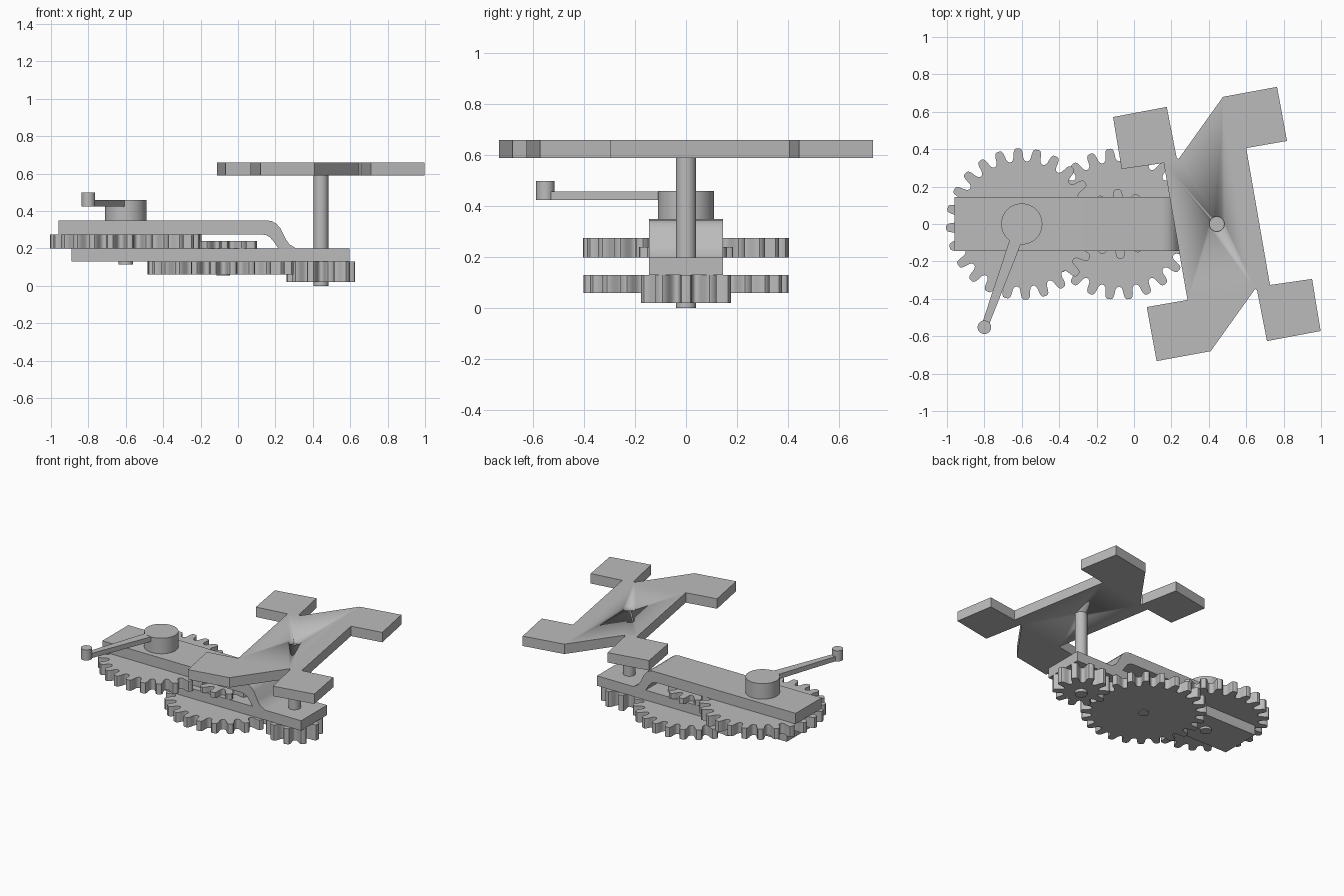
import bpy, bmesh, math
from mathutils import Vector

if "Cube" in bpy.data.objects:
    bpy.data.objects.remove(bpy.data.objects["Cube"], do_unlink=True)

grey = bpy.data.materials.new("plain grey")
grey.use_nodes = True
grey.diffuse_color = (0.5, 0.5, 0.5, 1)
grey.node_tree.nodes["Principled BSDF"].inputs["Base Color"].default_value = (0.5, 0.5, 0.5, 1)

GEAR_A, GEAR_B, OUT = -0.6, -0.08, 0.443   # axle positions along x


def extrude(name, outline, low, high, plane="xy"):
    """Solid from a closed outline, extruded along z (or along y for an xz outline)."""
    bm = bmesh.new()
    place = (lambda a, b, c: (a, b, c)) if plane == "xy" else (lambda a, b, c: (a, c, b))
    face = bm.faces.new([bm.verts.new(place(a, b, low)) for a, b in outline])
    made = bmesh.ops.extrude_face_region(bm, geom=[face])["geom"]
    shift = Vector(place(0, 0, high - low))
    bmesh.ops.translate(bm, vec=shift, verts=[v for v in made if isinstance(v, bmesh.types.BMVert)])
    bmesh.ops.recalc_face_normals(bm, faces=bm.faces)
    mesh = bpy.data.meshes.new(name)
    bm.to_mesh(mesh)
    bm.free()
    mesh.materials.append(grey)
    obj = bpy.data.objects.new(name, mesh)
    bpy.context.collection.objects.link(obj)
    bpy.ops.object.select_all(action="DESELECT")
    obj.select_set(True)
    bpy.context.view_layer.objects.active = obj
    bpy.ops.object.shade_smooth_by_angle(angle=math.radians(35))
    return obj


def disc(name, x, y, radius, low, high, sides=40):
    turn = [2 * math.pi * i / sides for i in range(sides)]
    return extrude(name, [(x + radius * math.cos(t), y + radius * math.sin(t)) for t in turn], low, high)


def bar(name, x0, x1, low, high):
    return extrude(name, [(x0, low), (x1, low), (x1, high), (x0, high)], -0.145, 0.145, "xz")


# Half of one tooth: share of the tooth pitch, share of the tooth height
HALF_TOOTH = [(-.5, 0), (-.41, .03), (-.32, .15), (-.28, .32), (-.25, .6), (-.21, .83), (-.15, .96), (-.08, 1)]
TOOTH = HALF_TOOTH + [(-a, h) for a, h in reversed(HALF_TOOTH[1:])]


def gear(name, x, teeth, root, tip, phase, low, high):
    pts = []
    for i in range(teeth):
        for share, height in TOOTH:
            t = (i + share) * 2 * math.pi / teeth + math.radians(phase)
            r = root + (tip - root) * height
            pts.append((x + r * math.cos(t), r * math.sin(t)))
    return extrude(name, pts, low, high)


# Gear train
gear("drive_gear", GEAR_A, 24, 0.335, 0.405, 3, 0.20, 0.275)
gear("middle_pinion", GEAR_B, 10, 0.115, 0.185, 20.5, 0.20, 0.24)
gear("middle_gear", GEAR_B, 24, 0.335, 0.405, 7.5, 0.06, 0.13)
gear("output_pinion", OUT, 10, 0.115, 0.183, 0, 0.02, 0.13)

# Lower frame bar
bar("lower_bar", -0.89, 0.595, 0.13, 0.20)

# Upper frame bar, bent down onto the lower bar
top_bend = [(.15, .35), (.18, .346), (.205, .332), (.225, .31), (.255, .25), (.275, .222), (.31, .20)]
under_bend = [(.215, .20), (.19, .238), (.17, .26), (.15, .271), (.125, .275)]
extrude("upper_bar", [(-0.96, .275), (-0.96, .35)] + top_bend + under_bend, -0.145, 0.145, "xz")

# Axles
disc("drive_axle", GEAR_A, 0, 0.038, 0.115, 0.36)
disc("middle_axle", GEAR_B, 0, 0.036, 0.055, 0.24)
disc("output_shaft", OUT, 0, 0.04, 0.0, 0.63)

# Hand crank
disc("crank_hub", GEAR_A, 0, 0.11, 0.35, 0.46, 48)
hub, knob = Vector((GEAR_A, 0)), Vector((-0.8, -0.552))
side = (knob - hub).normalized().orthogonal()
extrude("crank_arm", [hub + side * 0.035, knob + side * 0.018, knob - side * 0.018, hub - side * 0.035],
        0.425, 0.459)
disc("crank_knob", knob.x, knob.y, 0.036, 0.425, 0.50)

# Four-footed plate: half an outline, repeated by a half turn
half = [(.033, .68), (.322, .733), (.375, .444), (.157, .406), (.284, -.326),
        (.509, -.294), (.555, -.572), (.268, -.626), (.215, -.355), (.204, -.348)]
outline = [(OUT + s * x, s * y) for s in (1, -1) for x, y in half]
plate = extrude("footed_plate", outline, 0.59, 0.66)

# Shaft hole through the plate
cutter = disc("hole_cutter", OUT, 0, 0.0402, 0.5, 0.75)
cutter.hide_render = True
cut = plate.modifiers.new("shaft_hole", "BOOLEAN")
cut.object = cutter
cut.operation = "DIFFERENCE"
cut.solver = "EXACT"
bpy.context.view_layer.objects.active = plate
bpy.ops.object.modifier_apply(modifier=cut.name)
bpy.data.objects.remove(cutter, do_unlink=True)
